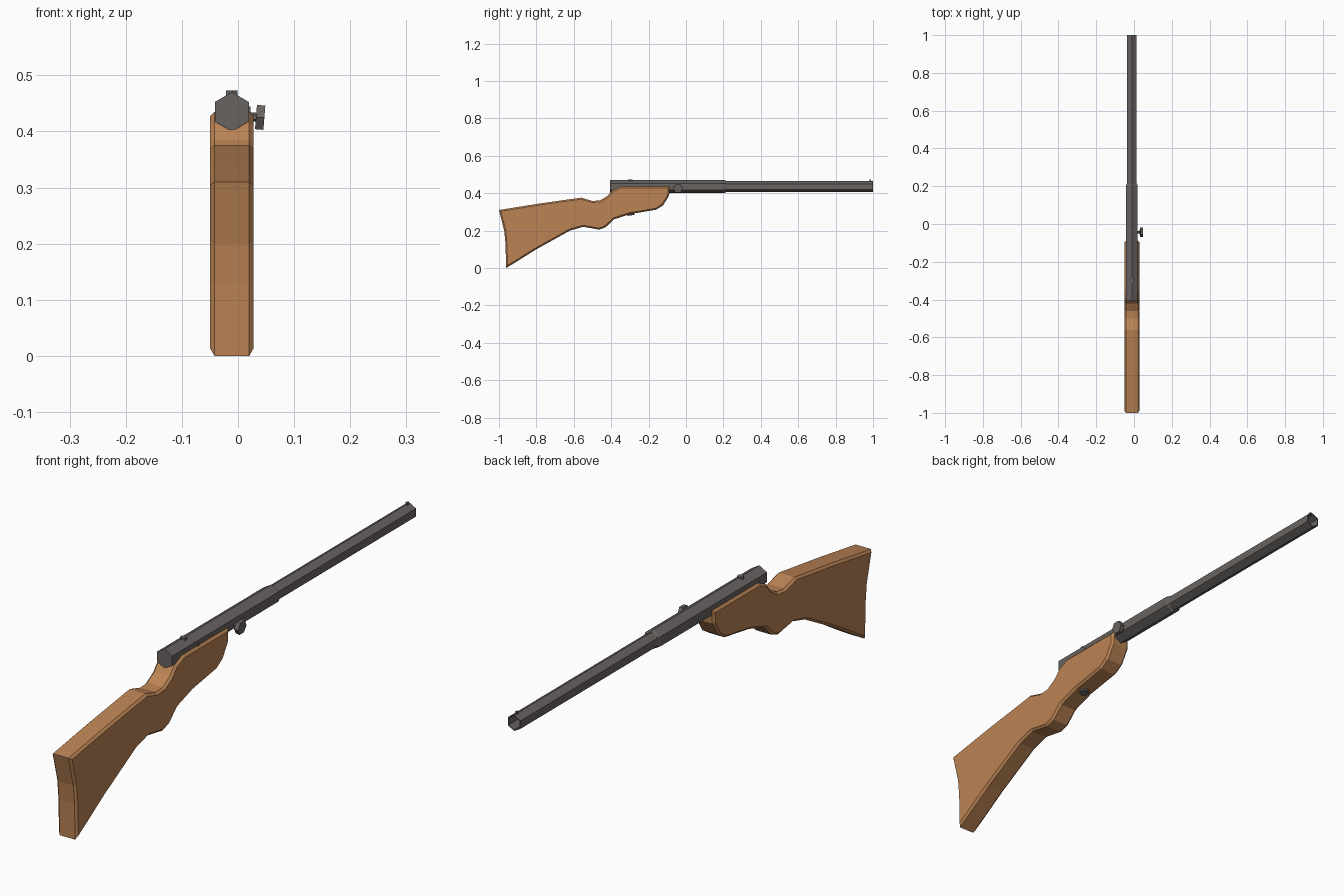
import bpy, bmesh, math
from mathutils import Matrix, Vector

if "Cube" in bpy.data.objects:
    bpy.data.objects.remove(bpy.data.objects["Cube"])

CX, CZ = -0.011, 0.435   # barrel axis

wood = bpy.data.materials.new("wood")
wood.diffuse_color = (0.50, 0.23, 0.09, 1)
wood.use_nodes = True
wood.node_tree.nodes["Principled BSDF"].inputs["Base Color"].default_value = wood.diffuse_color
steel = bpy.data.materials.new("steel")
steel.diffuse_color = (0.14, 0.125, 0.12, 1)
steel.use_nodes = True
steel.node_tree.nodes["Principled BSDF"].inputs["Base Color"].default_value = steel.diffuse_color


def finish(name, bm, mat):
    bmesh.ops.recalc_face_normals(bm, faces=bm.faces)
    me = bpy.data.meshes.new(name)
    bm.to_mesh(me)
    bm.free()
    me.materials.append(mat)
    ob = bpy.data.objects.new(name, me)
    bpy.context.collection.objects.link(ob)
    return ob


def lathe_hex(name, sections, sides=6):
    """Loft pointed-up polygon rings (y, radius) along the barrel axis, capping both ends."""
    bm = bmesh.new()
    rings = []
    for y, r in sections:
        angles = [math.pi / 2 + 2 * math.pi * i / sides for i in range(sides)]
        rings.append([bm.verts.new((CX + r * math.cos(a), y, CZ + r * math.sin(a))) for a in angles])
    for a, b in zip(rings, rings[1:]):
        for i in range(sides):
            j = (i + 1) % sides
            bm.faces.new((a[i], a[j], b[j], b[i]))
    bm.faces.new(rings[0])
    bm.faces.new(rings[-1])
    return finish(name, bm, steel)


def cylinder(name, loc, axis, radius, length, sides, spin=0.0):
    bm = bmesh.new()
    rot = Vector(axis).to_track_quat('Z', 'Y').to_matrix().to_4x4()
    bmesh.ops.create_cone(bm, cap_ends=True, segments=sides, radius1=radius, radius2=radius,
                          depth=length,
                          matrix=Matrix.Translation(loc) @ rot @ Matrix.Rotation(spin, 4, 'Z'))
    return finish(name, bm, steel)


def box(name, loc, size):
    bm = bmesh.new()
    bmesh.ops.create_cube(bm, size=1, matrix=Matrix.Translation(loc) @ Matrix.Diagonal((*size, 1)))
    return finish(name, bm, steel)


# Wooden stock: side profile (y, z), extruded and chamfered along both sides
profile = [(-1.0, 0.31), (-0.78, 0.345), (-0.56, 0.376), (-0.50, 0.358), (-0.46, 0.361),
           (-0.42, 0.385), (-0.395, 0.415), (-0.35, 0.435), (-0.087, 0.435), (-0.09, 0.387),
           (-0.122, 0.335), (-0.16, 0.311), (-0.30, 0.288), (-0.385, 0.26), (-0.43, 0.217),
           (-0.465, 0.205), (-0.55, 0.22), (-0.62, 0.20), (-0.80, 0.10), (-0.92, 0.025),
           (-0.962, 0.0), (-0.965, 0.13), (-0.972, 0.20)]
bm = bmesh.new()
left = bm.faces.new([bm.verts.new((-0.05, y, z)) for y, z in profile])
ext = bmesh.ops.extrude_face_region(bm, geom=[left], use_keep_orig=True)["geom"]
bmesh.ops.translate(bm, vec=(0.078, 0, 0), verts=[g for g in ext if isinstance(g, bmesh.types.BMVert)])
rims = [e for e in bm.edges if abs(e.verts[0].co.x - e.verts[1].co.x) < 1e-5]
bmesh.ops.recalc_face_normals(bm, faces=bm.faces)
bmesh.ops.bevel(bm, geom=rims, offset=0.008, segments=1, affect='EDGES', profile=0.5)
finish("stock", bm, wood)

# Hexagonal receiver and hollow barrel
lathe_hex("receiver", [(-0.405, 0.035), (0.205, 0.035), (0.215, 0.030)])
lathe_hex("barrel", [(0.20, 0.029), (1.0, 0.029), (1.0, 0.025), (0.85, 0.025)])

# Sights
cylinder("rear_sight", (CX, -0.297, 0.468), (0, 0, 1), 0.012, 0.010, 6)
box("front_sight", (CX, 0.985, 0.466), (0.007, 0.010, 0.012))

# Side handle: stem and tilted hexagonal knob
tilt = Vector((1, 0, -0.08))
cylinder("handle_stem", (0.023, -0.043, 0.426), tilt, 0.008, 0.032, 6)
knob = cylinder("handle_knob", (0.0395, -0.043, 0.425), tilt, 0.025, 0.015, 6, math.pi / 2)

# Round button under the stock, small side pin
cylinder("under_button", (CX, -0.295, 0.288), (0, 0.15, -1), 0.018, 0.014, 8)
cylinder("side_pin", (CX + 0.029, -0.257, 0.438), (1, 0, 0), 0.006, 0.008, 6)
